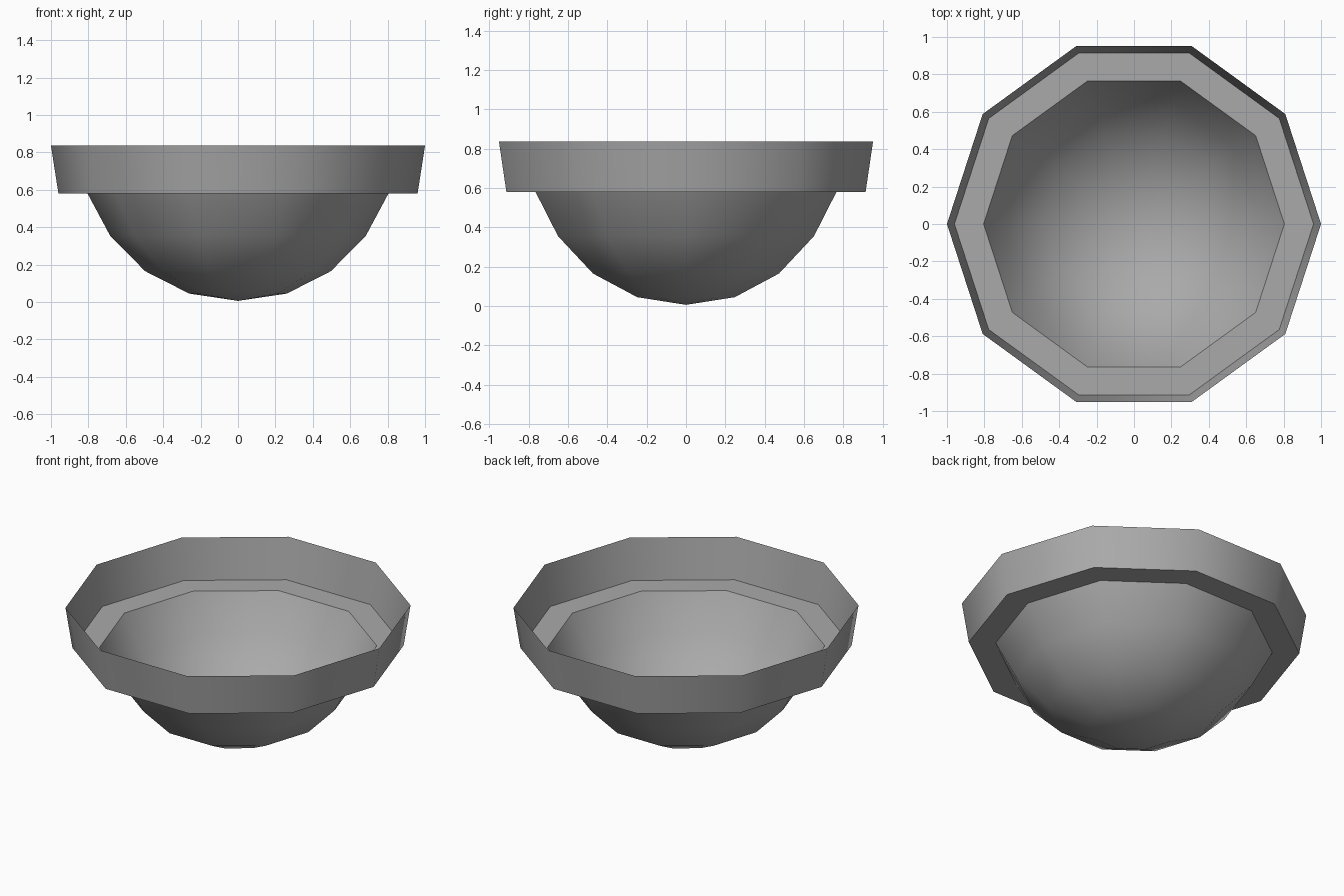
import bpy
import bmesh
import math

SIDES = 10
# Radius and height from the bottom tip, up the bowl, across the ledge, up the rim
PROFILE = [(0.261, 0.045), (0.497, 0.165), (0.684, 0.355), (0.804, 0.579),
           (0.96, 0.579), (1.0, 0.836)]

cube = bpy.data.objects.get("Cube")
if cube:
    bpy.data.objects.remove(cube, do_unlink=True)

# Plain grey
grey = bpy.data.materials.new("plain_grey")
grey.use_nodes = True
colour = (0.4, 0.4, 0.4, 1)
grey.diffuse_color = colour
grey.node_tree.nodes["Principled BSDF"].inputs["Base Color"].default_value = colour

# Open single-skin bowl: rings of the profile joined to a bottom tip
bm = bmesh.new()
tip = bm.verts.new((0, 0, 0.006))
rings = []
for radius, height in PROFILE:
    angles = [math.tau * i / SIDES for i in range(SIDES)]
    rings.append([bm.verts.new((radius * math.cos(a), radius * math.sin(a), height))
                  for a in angles])

for i in range(SIDES):
    j = (i + 1) % SIDES
    bm.faces.new((tip, rings[0][j], rings[0][i]))
    for low, high in zip(rings, rings[1:]):
        bm.faces.new((low[i], low[j], high[j], high[i]))

mesh = bpy.data.meshes.new("bowl")
bm.to_mesh(mesh)
bm.free()
mesh.materials.append(grey)
bowl = bpy.data.objects.new("bowl", mesh)
bpy.context.collection.objects.link(bowl)

# Smooth bowl and rim, crisp edges at the ledge
bpy.ops.object.select_all(action="DESELECT")
bowl.select_set(True)
bpy.context.view_layer.objects.active = bowl
bpy.ops.object.shade_smooth_by_angle(angle=math.radians(45))
